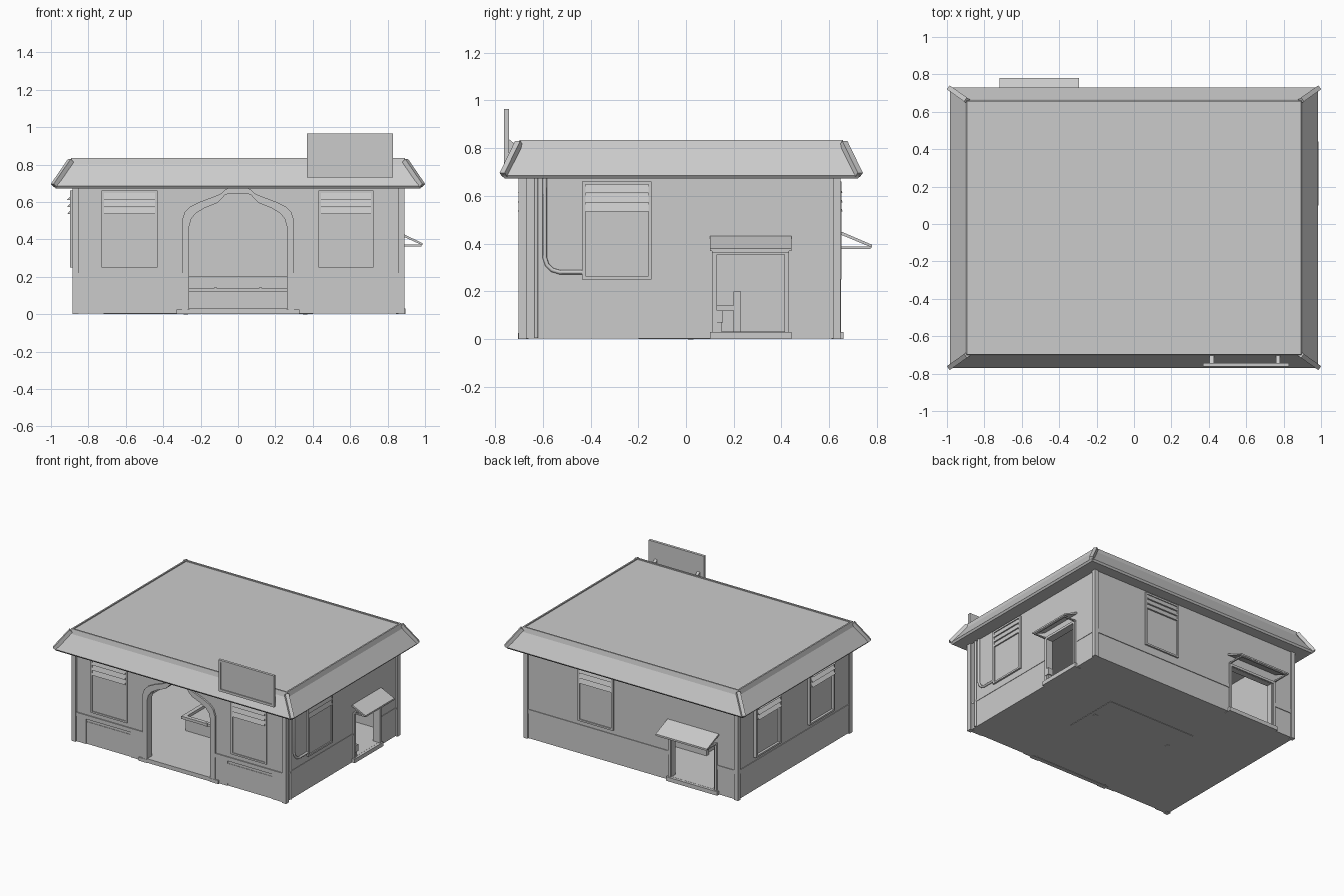
import bpy, bmesh
from mathutils import Vector

if "Cube" in bpy.data.objects:
    bpy.data.objects.remove(bpy.data.objects["Cube"])

grey = bpy.data.materials.new("plain_grey")
grey.diffuse_color = (0.6, 0.6, 0.6, 1)
grey.use_nodes = True
grey.node_tree.nodes["Principled BSDF"].inputs["Base Color"].default_value = grey.diffuse_color

# wall planes: map (along, outward, height) to world space
SIDES = {
    "front": lambda u, d, z: (u, -0.69 - d, z),
    "back": lambda u, d, z: (u, 0.64 + d, z),
    "right": lambda u, d, z: (0.876 + d, u, z),
    "left": lambda u, d, z: (-0.876 - d, u, z),
    "world": lambda u, d, z: (u, d, z),
}


def finish(name, bm):
    bmesh.ops.recalc_face_normals(bm, faces=bm.faces)
    me = bpy.data.meshes.new(name)
    bm.to_mesh(me)
    bm.free()
    me.materials.append(grey)
    ob = bpy.data.objects.new(name, me)
    bpy.context.collection.objects.link(ob)
    return ob


def loft(bm, rings):
    rs = [[bm.verts.new(p) for p in r] for r in rings]
    n = len(rs[0])
    for a, b in zip(rs, rs[1:]):
        for i in range(n):
            bm.faces.new((a[i], a[(i + 1) % n], b[(i + 1) % n], b[i]))
    bm.faces.new(rs[0])
    bm.faces.new(rs[-1])


def part(name, side, prisms):
    """each prism: (u0, u1, profile of (outward, height) points)"""
    bm = bmesh.new()
    f = SIDES[side]
    for u0, u1, prof in prisms:
        loft(bm, [[f(u, d, z) for d, z in prof] for u in (u0, u1)])
    return finish(name, bm)


def rect(d0, d1, z0, z1):
    return [(d0, z0), (d1, z0), (d1, z1), (d0, z1)]


def box(u0, u1, d0, d1, z0, z1):
    return (u0, u1, rect(d0, d1, z0, z1))


def frame(u0, u1, z0, z1, w, d0, d1, sill=True):
    bars = [box(u0, u0 + w, d0, d1, z0, z1), box(u1 - w, u1, d0, d1, z0, z1),
            box(u0 + w, u1 - w, d0, d1, z1 - w, z1)]
    if sill:
        bars.append(box(u0 + w, u1 - w, d0, d1, z0, z0 + w))
    return bars


def facade(name, pts, y0, y1):
    bm = bmesh.new()
    loft(bm, [[(x, y, z) for x, z in pts] for y in (y0, y1)])
    return finish(name, bm)


# pointed arch profiles, mirrored
outer = [(.30, 0), (.30, .50), (.285, .545), (.255, .575), (.20, .602), (.13, .628),
         (.09, .645), (.07, .665), (.05, .674)]
inner = [(.262, .03), (.262, .465), (.25, .51), (.225, .54), (.18, .567), (.11, .595),
         (.085, .62), (.07, .638), (.045, .645)]


def mirrored(half):
    return half + [(-x, z) for x, z in reversed(half)]


# hollow walls with the arch and two hatch openings cut out
walls = part("walls", "world", [box(-.876, .876, -.69, .64, .003, .68)])
cutters = [
    part("cut_room", "world", [box(-.83, .83, -.645, .595, .03, .672)]),
    facade("cut_arch", mirrored(inner), -.9, -.5),
    part("cut_side_hatch", "right", [box(.125, .43, -.2, .2, .031, .355)]),
    part("cut_back_hatch", "back", [box(-.68, -.33, -.2, .2, .031, .36)]),
]
for c in cutters:
    c.hide_render = True
    m = walls.modifiers.new("cut", "BOOLEAN")
    m.operation, m.solver, m.object = "DIFFERENCE", "EXACT", c
dg = bpy.context.evaluated_depsgraph_get()
cut_mesh = bpy.data.meshes.new_from_object(walls.evaluated_get(dg))
walls.modifiers.clear()
walls.data = cut_mesh
for c in cutters:
    bpy.data.objects.remove(c)

# arch surround, plinths and doorstep
facade("arch_surround", mirrored(outer) + mirrored(inner)[::-1], -.703, -.66)
part("arch_plinths", "front", [box(.262, .33, -.02, .015, 0, .026),
                               box(-.33, -.262, -.02, .015, 0, .026)])
part("arch_step", "front", [box(-.262, .262, -.02, .01, 0, .03)])

# corner posts
part("corner_posts", "world", [
    box(x0, x1, y0, y1, 0, .675)
    for x0, x1 in ((-.885, -.852), (.858, .89))
    for y0, y1 in ((-.703, -.668), (.617, .648))])

# ledge running round the walls
part("front_ledge", "front", [box(-.86, -.3, -.01, .008, .19, .22), box(.3, .86, -.01, .008, .19, .22)])
part("back_ledge", "back", [box(-.86, -.7, -.01, .005, .19, .22), box(-.31, .86, -.01, .005, .19, .22)])
part("left_ledge", "left", [box(-.67, .62, -.01, .005, .19, .22)])
part("right_ledge", "right", [box(-.67, .11, -.01, .003, .2, .215), box(.44, .62, -.01, .003, .2, .215)])

# lower front panels
for s, n in ((-1, "left"), (1, "right")):
    part(n + "_lower_blocks", "front", [
        box(*sorted((s * a, s * b)), -.01, .006, .003, .19) for a, b in ((.30, .40), (.77, .86))])
    part(n + "_lower_panel", "front", [box(*sorted((s * .40, s * .77)), -.01, .003, .02, .17)])


# windows: frame, pane and three slanted blind slats
def window(name, side, u0, u1, depth, slat):
    z0, z1, w = .25, .66, .013
    part(name + "_frame", side, frame(u0, u1, z0, z1, w, -.01, depth))
    part(name + "_pane", side, [box(u0 + w, u1 - w, -.01, .004, z0 + w, z1 - w)])
    part(name + "_blind", side, [
        (u0 + w, u1 - w, [(0, t), (.005, t), (slat, t - .036), (0, t - .036)])
        for t in (.647, .609, .571)])


window("front_left_window", "front", -.73, -.43, .010, .014)
window("front_right_window", "front", .43, .725, .010, .014)
window("right_window", "right", -.435, -.145, .013, .014)
window("back_window", "back", .15, .44, .012, .016)
window("left_rear_window", "left", .155, .45, .022, .038)
window("left_front_window", "left", -.48, -.185, .022, .038)


# serving hatches: frame, sloping awning, support bars, sill
def hatch(name, side, u0, u1, top, zt, zb, reach):
    part(name + "_frame", side, frame(u0 + .012, u1 - .012, .003, top, .018, -.046, .010, False))
    part(name + "_sill", side, [box(u0, u1, -.03, .02, 0, .03)])
    part(name + "_awning", side, [(u0, u1, [(0, zt), (reach, zb + .012), (reach, zb), (0, zt - .014)])])
    part(name + "_awning_bars", side, [box(u, u + .012, 0, reach - .008, zb - .005, zb + .004)
                                       for u in (u0 + .01, u1 - .022)]
         + [box(u0 + .01, u1 - .01, reach - .018, reach - .006, zb - .005, zb + .004)])


hatch("side_hatch", "right", .10, .442, .372, .432, .368, .11)
hatch("back_hatch", "back", -.72, -.295, .38, .455, .383, .14)
part("hatch_dispenser", "right", [box(.12, .155, -.03, .012, .07, .12), box(.125, .148, -.03, .004, .03, .07)])


# wall tubes near the front right corner
def tube(name, pts, r):
    cu = bpy.data.curves.new(name, "CURVE")
    cu.dimensions = "3D"
    cu.bevel_depth, cu.bevel_resolution, cu.use_fill_caps = r, 2, True
    sp = cu.splines.new("POLY")
    sp.points.add(len(pts) - 1)
    for p, (y, z) in zip(sp.points, pts):
        p.co = (.879, y, z, 1)
    cu.materials.append(grey)
    bpy.context.collection.objects.link(bpy.data.objects.new(name, cu))


tube("straight_tube", [(-.628, 0.005), (-.628, .675)], .008)
tube("bent_tube", [(-.592, .675), (-.592, .34), (-.582, .31), (-.562, .29), (-.53, .28), (-.435, .28)], .009)

# roof: eave, sloping skirt, parapet and sunken flat top
bm = bmesh.new()
loft(bm, [[(-x, y0, z), (x, y0, z), (x, y1, z), (-x, y1, z)] for x, y0, y1, z in (
    (.975, -.76, .72, .672), (.985, -.77, .73, .685), (.903, -.705, .665, .80),
    (.893, -.697, .657, .835), (.882, -.686, .646, .835), (.882, -.686, .646, .827))])
finish("roof", bm)

# hip beams on the four roof corners
bm = bmesh.new()
for s in (-1, 1):
    for ye, yt in ((-.765, -.70), (.725, .66)):
        a, b = Vector((s * .985, ye, .688)), Vector((s * .893, yt, .822))
        side = Vector((-(b - a).y, (b - a).x, 0)).normalized() * .013
        up = (b - a).cross(side).normalized() * .013
        loft(bm, [[p + side + up, p - side + up, p - side - up, p + side - up] for p in (a, b)])
finish("roof_hip_beams", bm)

# blank roof sign with raised border and brackets
part("sign_board", "world", [box(.385, .815, -.755, -.742, .74, .955)])
part("sign_border", "world", frame(.37, .83, .73, .965, .018, -.762, -.742))
part("sign_brackets", "world", [(x, x + .022, [(-.745, .84), (-.745, .74), (-.69, .77), (-.695, .80)])
                                for x in (.405, .758)])

# counter inside the room
part("counter_base", "world", [box(-.31, .38, -.18, .21, .03, .12)])
part("counter_rim", "world", [box(-.33, .40, -.20, -.17, .12, .14), box(-.33, -.30, -.17, .20, .12, .14),
                              box(.37, .40, -.17, .20, .12, .14), box(-.33, .40, .20, .23, .03, .20)])
part("counter_clips", "world", [box(x - .006, x + .006, -.205, -.195, .12, .145) for x in (-.12, .12)])

# plate and studs under the floor
part("floor_plate", "world", [box(-.33, .40, -.20, .23, 0, .006)])
part("floor_plate_studs", "world", [box(x - .012, x + .012, y - .012, y + .012, -.002, .004)
                                    for x, y in ((.36, .02), (-.28, .02))])
